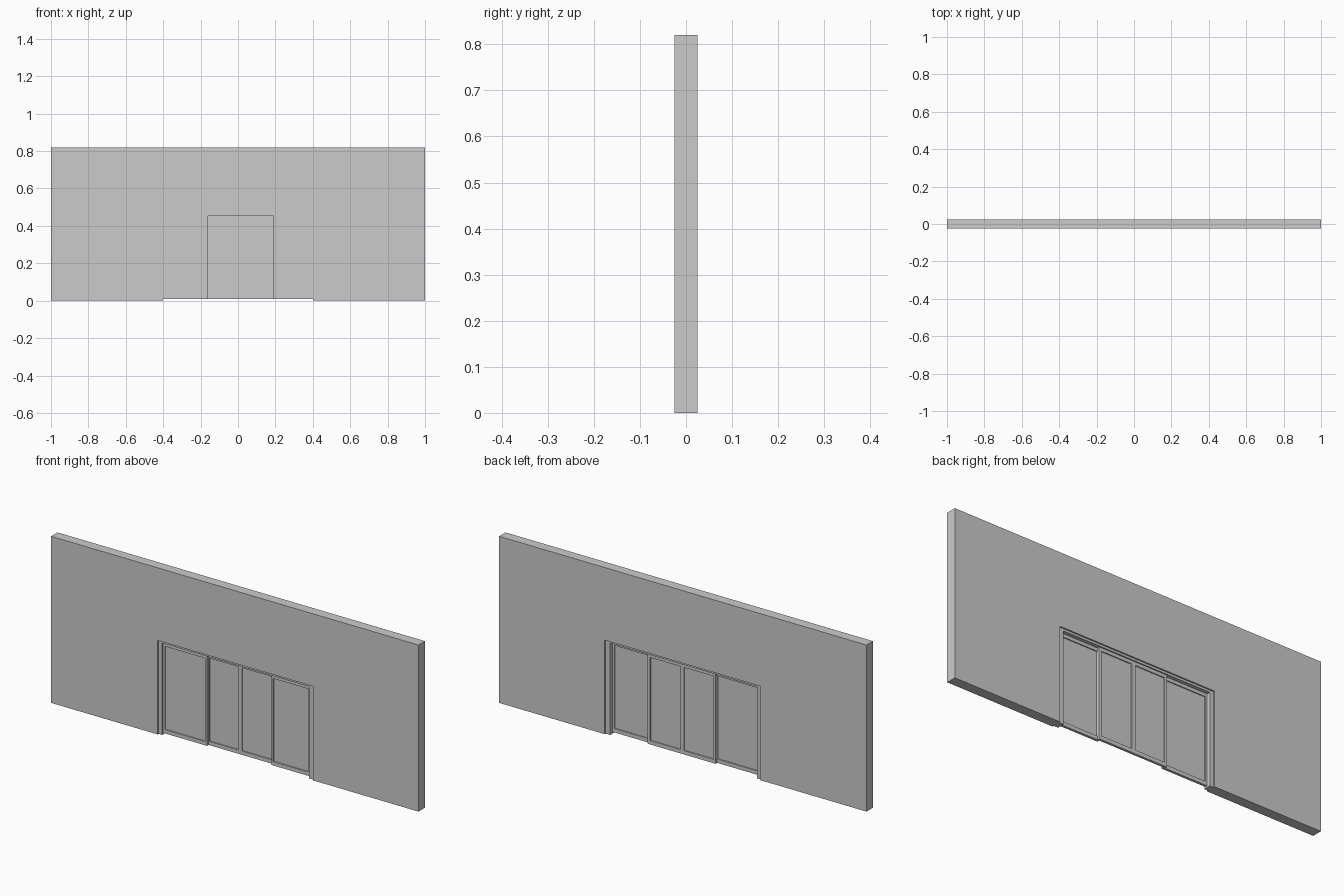
import bpy

if "Cube" in bpy.data.objects:
    bpy.data.objects.remove(bpy.data.objects["Cube"])


def box(name, x0, x1, y0, y1, z0, z1, mat=None):
    bpy.ops.mesh.primitive_cube_add(size=1, location=((x0 + x1) / 2, (y0 + y1) / 2, (z0 + z1) / 2))
    ob = bpy.context.object
    ob.name = name
    ob.scale = (x1 - x0, y1 - y0, z1 - z0)
    bpy.ops.object.transform_apply(location=False, rotation=False, scale=True)
    if mat:
        ob.data.materials.append(mat)
    return ob


def extruded_outline(name, pts, y0, y1):
    n = len(pts)
    verts = [(x, y, z) for y in (y0, y1) for x, z in pts]
    faces = [tuple(range(n)), tuple(reversed(range(n, 2 * n)))]
    faces += [(i, i + n, (i + 1) % n + n, (i + 1) % n) for i in range(n)]
    me = bpy.data.meshes.new(name)
    me.from_pydata(verts, [], faces)
    ob = bpy.data.objects.new(name, me)
    bpy.context.collection.objects.link(ob)
    return ob


def portal(x0, x1, top, ix0, ix1, itop):
    return [(x0, 0), (ix0, 0), (ix0, itop), (ix1, itop), (ix1, 0), (x1, 0), (x1, top), (x0, top)]


glass = bpy.data.materials.new("glass")
glass.diffuse_color = (1, 1, 1, 1)
glass.use_nodes = True
glass.node_tree.nodes["Principled BSDF"].inputs["Base Color"].default_value = glass.diffuse_color

# Wall with doorway, and the door frame set slightly back inside it
extruded_outline("wall", portal(-1, 1, 0.82, -0.42, 0.425, 0.4625), -0.025, 0.025)
extruded_outline("door_frame", portal(-0.42, 0.425, 0.4625, -0.40, 0.40, 0.452), -0.018, 0.018)

BOTTOM, TOP, GLASS_BOTTOM, GLASS_TOP = 0.008, 0.452, 0.027, 0.436


def door_panel(name, x0, x1, left, right, y0, y1):
    box(name + "_left_stile", x0, x0 + left, y0, y1, BOTTOM, TOP)
    box(name + "_right_stile", x1 - right, x1, y0, y1, BOTTOM, TOP)
    box(name + "_bottom_rail", x0 + left, x1 - right, y0, y1, BOTTOM, GLASS_BOTTOM)
    box(name + "_top_rail", x0 + left, x1 - right, y0, y1, GLASS_TOP, TOP)
    m = (y0 + y1) / 2
    box(name + "_glass", x0 + left, x1 - right, m - 0.001, m + 0.001, GLASS_BOTTOM, GLASS_TOP, glass)


# Fixed outer panels in the front track, sliding inner panels in the rear track
door_panel("fixed_panel_left", -0.40, -0.161, 0.01, 0.009, -0.012, 0.0)
door_panel("fixed_panel_right", 0.19, 0.40, 0.01, 0.01, -0.012, 0.0)
door_panel("sliding_panel_left", -0.17, 0.0125, 0.013, 0.0095, 0.0, 0.012)
door_panel("sliding_panel_right", 0.0125, 0.20, 0.0095, 0.013, 0.0, 0.012)
